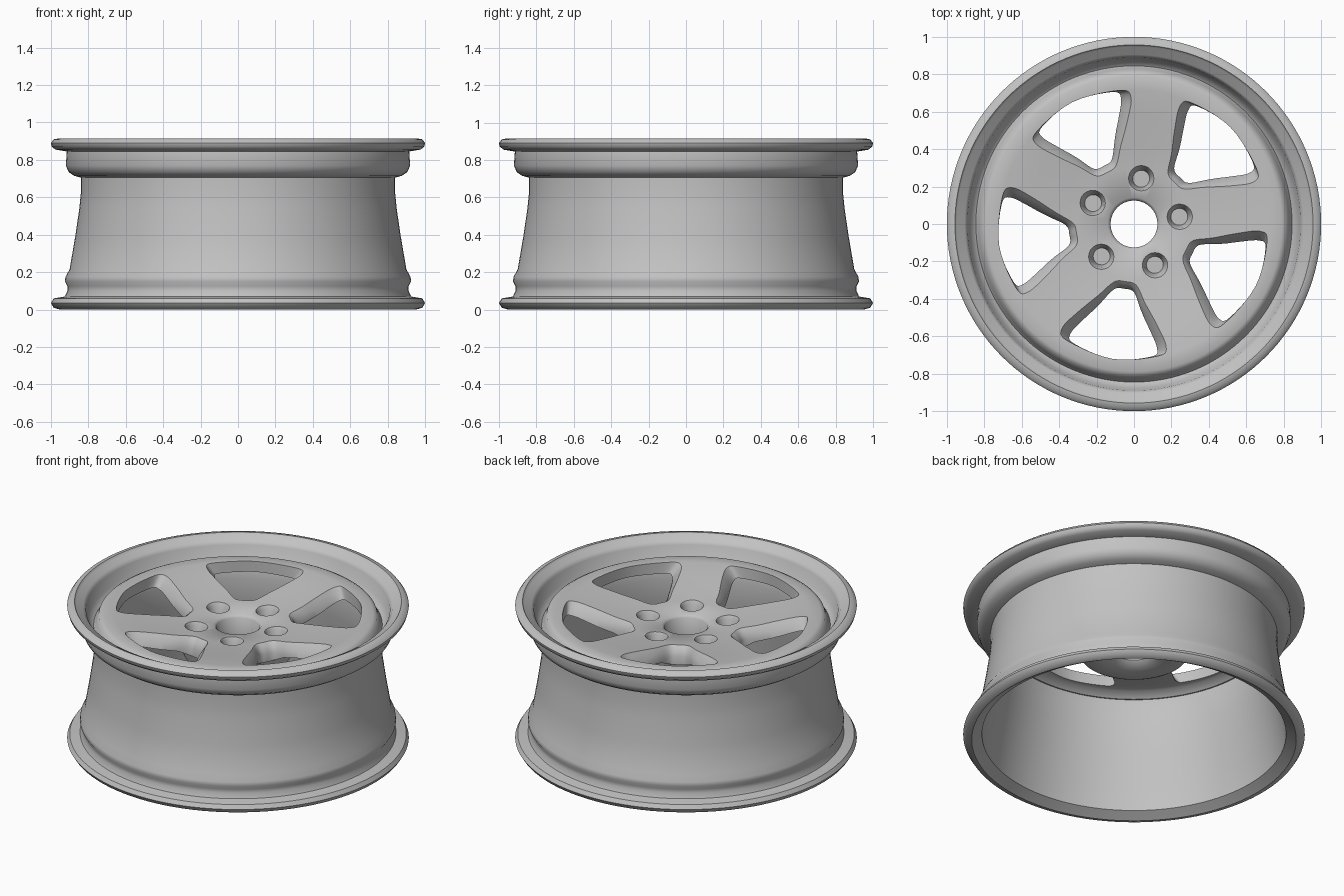
import bpy, bmesh, math
from mathutils import Vector

if "Cube" in bpy.data.objects:
    bpy.data.objects.remove(bpy.data.objects["Cube"])

metal = bpy.data.materials.new("grey_metal")
metal.use_nodes = True
GREY = (0.54, 0.54, 0.54, 1)
metal.diffuse_color = GREY
metal.node_tree.nodes["Principled BSDF"].inputs["Base Color"].default_value = GREY


def make_object(name, bm):
    bmesh.ops.recalc_face_normals(bm, faces=bm.faces)
    mesh = bpy.data.meshes.new(name)
    bm.to_mesh(mesh)
    bm.free()
    obj = bpy.data.objects.new(name, mesh)
    bpy.context.collection.objects.link(obj)
    mesh.materials.append(metal)
    return obj


def lathe(name, profile, steps=128):
    """Spin a closed (radius, height) outline around z."""
    bm = bmesh.new()
    rings = []
    for i in range(steps):
        a = 2 * math.pi * i / steps
        rings.append([bm.verts.new((r * math.cos(a), r * math.sin(a), z)) for r, z in profile])
    n = len(profile)
    for i in range(steps):
        a, b = rings[i], rings[(i + 1) % steps]
        for j in range(n):
            k = (j + 1) % n
            bm.faces.new((a[j], b[j], b[k], a[k]))
    return make_object(name, bm)


def loft(name, loops):
    """Join equal loops of points into a capped solid."""
    bm = bmesh.new()
    rings = [[bm.verts.new(p) for p in loop] for loop in loops]
    n = len(rings[0])
    for a, b in zip(rings, rings[1:]):
        for j in range(n):
            k = (j + 1) % n
            bm.faces.new((a[j], a[k], b[k], b[j]))
    bm.faces.new(rings[0])
    bm.faces.new(rings[-1])
    return make_object(name, bm)


def smooth_loop(points, sub=5):
    """Closed Catmull-Rom curve through the points."""
    out, n = [], len(points)
    for i in range(n):
        p0, p1, p2, p3 = (points[(i + k) % n] for k in (-1, 0, 1, 2))
        for s in range(sub):
            t = s / sub
            out.append(0.5 * (2 * p1 + (p2 - p0) * t + (2 * p0 - 5 * p1 + 4 * p2 - p3) * t * t
                              + (3 * p1 - p0 - 3 * p2 + p3) * t ** 3))
    return out


def polar(r, deg, z=0):
    a = math.radians(deg)
    return Vector((r * math.cos(a), r * math.sin(a), z))


# Barrel: outer wall upwards, top lip, then inner wall back down
barrel = lathe("barrel", [
    (0.95, 0.0), (0.985, 0.01), (1.0, 0.035), (0.985, 0.06), (0.925, 0.07),
    (0.912, 0.1), (0.912, 0.125), (0.925, 0.15), (0.922, 0.175), (0.9, 0.215),
    (0.87, 0.39), (0.848, 0.54), (0.84, 0.62), (0.84, 0.705), (0.875, 0.715),
    (0.905, 0.735), (0.92, 0.77), (0.915, 0.845), (0.975, 0.855), (0.995, 0.87),
    (1.0, 0.89), (0.985, 0.91), (0.957, 0.915), (0.947, 0.9), (0.905, 0.888),
    (0.89, 0.865), (0.877, 0.79), (0.85, 0.762), (0.81, 0.74), (0.8, 0.69),
    (0.81, 0.54), (0.835, 0.38), (0.868, 0.19), (0.887, 0.07), (0.89, 0.035), (0.93, 0.012)])

# Face disc: hub, spokes and outer ring in one outline
face_disc = lathe("spoked_face", [
    (0.125, 0.61), (0.125, 0.75), (0.14, 0.765), (0.3, 0.775), (0.42, 0.79),
    (0.58, 0.815), (0.72, 0.835), (0.79, 0.838), (0.815, 0.825), (0.828, 0.79),
    (0.845, 0.762), (0.83, 0.738), (0.8, 0.735), (0.76, 0.768), (0.7, 0.765), (0.56, 0.73),
    (0.42, 0.7), (0.34, 0.66), (0.32, 0.59), (0.3, 0.58), (0.16, 0.58)])

# Flared window and lug pocket cutters, five of each
WINDOW = [(0.365, -8), (0.46, -14), (0.58, -18.5), (0.68, -20), (0.715, -16), (0.732, 0),
          (0.715, 15), (0.68, 18.5), (0.57, 17), (0.46, 13.5), (0.365, 9), (0.35, 0)]
cutters = []
for i in range(5):
    angle = 45 + 72 * i
    outline = smooth_loop([polar(r, angle + a) for r, a in WINDOW])
    centre = polar(0.6, angle)
    loops = []
    for z, scale in ((0.5, 1.0), (0.72, 1.0), (0.76, 1.05), (0.8, 1.17), (0.86, 1.36)):
        inward = polar(0.14 * (scale - 1), angle)
        loops.append([centre + (p - centre) * scale - inward + Vector((0, 0, z)) for p in outline])
    cutters.append(loft("window_cutter", loops))

    hub = polar(0.245, angle + 36)
    cutters.append(loft("lug_cutter", [
        [hub + polar(r, k * 15, z) for k in range(24)]
        for z, r in ((0.69, 0.045), (0.755, 0.058), (0.79, 0.078))]))

for cutter in cutters:
    cut = face_disc.modifiers.new("cut", "BOOLEAN")
    cut.operation = "DIFFERENCE"
    cut.solver = "EXACT"
    cut.object = cutter

# Bake the cuts and drop the cutters
graph = bpy.context.evaluated_depsgraph_get()
baked = bpy.data.meshes.new_from_object(face_disc.evaluated_get(graph))
face_disc.modifiers.clear()
face_disc.data = baked
for cutter in cutters:
    bpy.data.objects.remove(cutter)

# Smooth shading with kept edges
for obj in (barrel, face_disc):
    bpy.ops.object.select_all(action="DESELECT")
    obj.select_set(True)
    bpy.context.view_layer.objects.active = obj
    bpy.ops.object.shade_smooth_by_angle(angle=math.radians(45))
